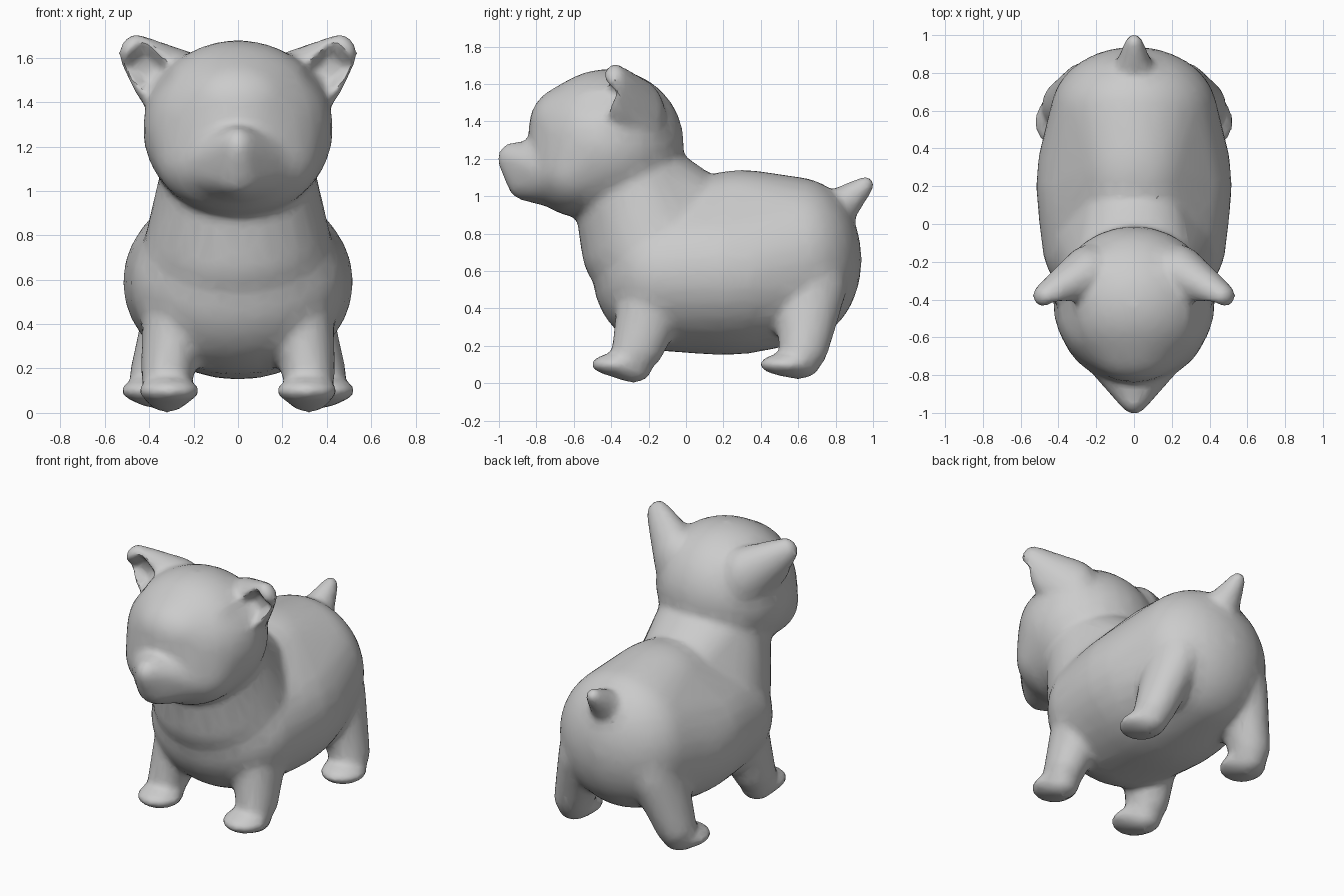
import bpy, bmesh, math
from mathutils import Vector

old = bpy.data.objects.get("Cube")
if old:
    bpy.data.objects.remove(old, do_unlink=True)

fur = bpy.data.materials.new("plain grey")
fur.use_nodes = True
fur.diffuse_color = (.6, .6, .6, 1)
fur.node_tree.nodes["Principled BSDF"].inputs["Base Color"].default_value = fur.diffuse_color

skin_bm = bmesh.new()


def sphere_points(rows=16, columns=28):
    """Directions spread evenly over a unit sphere."""
    for row in range(1, rows):
        tilt = math.pi * row / rows
        for column in range(columns):
            turn = math.tau * column / columns
            yield Vector((math.sin(tilt) * math.cos(turn),
                          math.sin(tilt) * math.sin(turn),
                          math.cos(tilt)))
    yield Vector((0, 0, 1))
    yield Vector((0, 0, -1))


def add_form(*blobs, sides=(1,)):
    """Wrap a hull around ellipsoids, each given as (centre, radii)."""
    for side in sides:
        verts = []
        for centre, radii in blobs:
            for point in sphere_points():
                x, y, z = (c + p * r for c, p, r in zip(centre, point, radii))
                verts.append(skin_bm.verts.new((x * side, y, z)))
        hull = bmesh.ops.convex_hull(skin_bm, input=verts)
        inside = [g for g in hull["geom_interior"] if isinstance(g, bmesh.types.BMVert)]
        bmesh.ops.delete(skin_bm, geom=inside, context="VERTS")


def add_pair(*blobs):
    """Build the same form on the left and right."""
    add_form(*blobs, sides=(1, -1))


# Torso: belly, chest, spine and rump
add_form(((0, .2, .59), (.52, .7, .44)),
         ((0, -.1, .58), (.49, .4, .41)),
         ((0, .3, .9), (.3, .4, .24)),
         ((0, .6, .66), (.44, .34, .44)))

# Neck: throat, nape and breast
add_form(((0, -.3, 1.12), (.34, .32, .2)),
         ((0, .01, .95), (.28, .24, .19)),
         ((0, -.15, .72), (.43, .41, .34)))

# Head: skull, brow and jaw
add_form(((0, -.42, 1.28), (.43, .41, .4)),
         ((0, -.6, 1.38), (.28, .24, .22)),
         ((0, -.58, 1.14), (.37, .26, .25)))

# Muzzle: cheeks, chin and nose
add_form(((0, -.7, 1.12), (.27, .16, .18)),
         ((0, -.84, 1.08), (.12, .12, .11)),
         ((0, -.92, 1.2), (.08, .09, .09)))

# Ears
add_pair(((.24, -.26, 1.43), (.14, .15, .2)),
         ((.42, -.36, 1.53), (.06, .08, .13)),
         ((.46, -.38, 1.62), (.08, .07, .09)))

# Front legs and paws
add_pair(((.27, -.16, .5), (.16, .2, .15)),
         ((.32, -.26, .17), (.12, .14, .1)))
add_pair(((.32, -.28, .08), (.1, .1, .08)),
         ((.31, -.37, .1), (.14, .14, .06)))

# Back legs and paws
add_pair(((.26, .66, .52), (.15, .2, .2)),
         ((.37, .63, .17), (.12, .13, .1)))
add_pair(((.38, .6, .1), (.1, .12, .08)),
         ((.39, .54, .1), (.14, .15, .06)))

# Tail
add_form(((0, .83, .95), (.1, .1, .1)),
         ((0, .96, 1.06), (.05, .05, .05)))

mesh = bpy.data.meshes.new("puppy_skin")
bmesh.ops.recalc_face_normals(skin_bm, faces=skin_bm.faces)
skin_bm.to_mesh(mesh)
skin_bm.free()
mesh.materials.append(fur)
skin = bpy.data.objects.new("puppy_skin", mesh)
bpy.context.collection.objects.link(skin)
bpy.context.view_layer.objects.active = skin
skin.select_set(True)


def apply_modifier(kind, **settings):
    modifier = skin.modifiers.new(kind.lower(), kind)
    for name, value in settings.items():
        setattr(modifier, name, value)
    bpy.ops.object.modifier_apply(modifier=modifier.name)


# Fuse the parts into one soft skin
apply_modifier("REMESH", mode="VOXEL", voxel_size=.02)
apply_modifier("SMOOTH", factor=.5, iterations=16)

# Hollow the front of each ear
for v in skin.data.vertices:
    if v.co.y < -.3 and v.normal.y < -.1:
        across, up = abs(v.co.x) - .41, v.co.z - 1.55
        along, aside = (across + up) / .13, (across - up) / .1
        v.co.y += .09 * math.exp(-along ** 4 - aside ** 4)

# Reduce to a light triangle mesh with smooth shading
apply_modifier("DECIMATE", ratio=.2)
bpy.ops.object.shade_smooth_by_angle(angle=math.radians(35))
